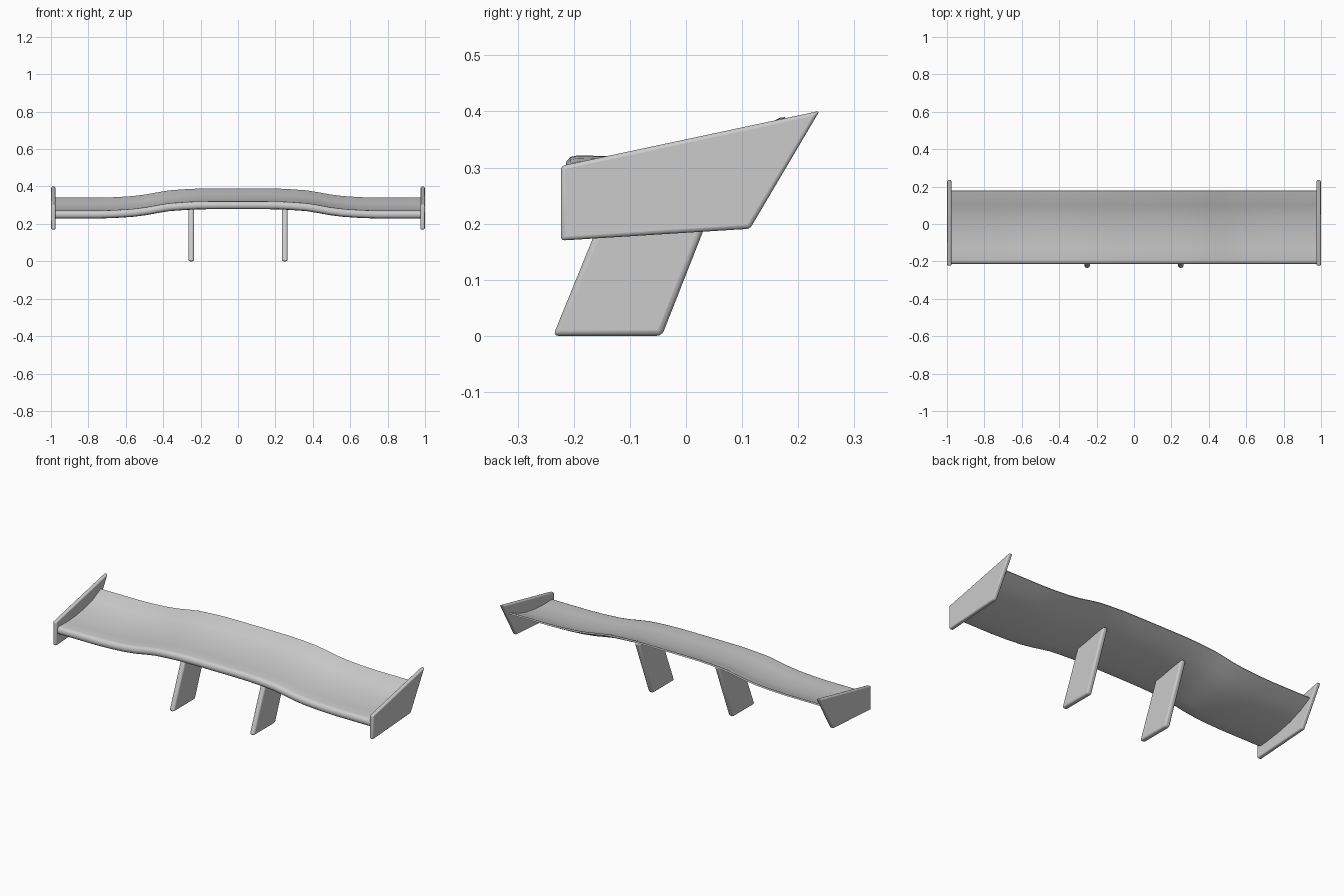
import bpy, bmesh

if "Cube" in bpy.data.objects:
    bpy.data.objects.remove(bpy.data.objects["Cube"])


def finish(name, bm, bevel=0.0):
    bmesh.ops.recalc_face_normals(bm, faces=bm.faces)
    mesh = bpy.data.meshes.new(name)
    bm.to_mesh(mesh)
    bm.free()
    ob = bpy.data.objects.new(name, mesh)
    bpy.context.collection.objects.link(ob)
    if bevel:
        mod = ob.modifiers.new("rounded_edges", 'BEVEL')
        mod.width = bevel
        mod.segments = 3
    bpy.ops.object.select_all(action='DESELECT')
    ob.select_set(True)
    bpy.context.view_layer.objects.active = ob
    bpy.ops.object.shade_smooth_by_angle(angle=0.7)
    return ob


def loft(name, profile, stations, bevel=0.0):
    """Sweep a closed y-z profile through (x, z offset) stations."""
    bm = bmesh.new()
    rings = [[bm.verts.new((x, y, z + dz)) for y, z in profile]
             for x, dz in stations]
    n = len(profile)
    for a, b in zip(rings, rings[1:]):
        for i in range(n):
            j = (i + 1) % n
            bm.faces.new((a[i], a[j], b[j], b[i]))
    bm.faces.new(rings[0])
    bm.faces.new(rings[-1])
    return finish(name, bm, bevel)


# Wing blade: airfoil section with a raised middle
airfoil = [(-0.215, 0.300), (-0.213, 0.311), (-0.206, 0.319), (-0.192, 0.322),
           (-0.13, 0.320), (-0.05, 0.325), (0.03, 0.337), (0.10, 0.357),
           (0.168, 0.389), (0.176, 0.390), (0.180, 0.384),
           (0.11, 0.345), (0.03, 0.315), (-0.06, 0.295), (-0.14, 0.284),
           (-0.192, 0.279), (-0.206, 0.282), (-0.213, 0.289)]
half = [(0.10, 0.0), (0.21, -0.001), (0.29, -0.005), (0.37, -0.011),
        (0.43, -0.021), (0.49, -0.032), (0.56, -0.041), (0.65, -0.047),
        (0.74, -0.05), (0.985, -0.05)]
loft("wing_blade", airfoil, [(-x, dz) for x, dz in reversed(half)] + half)

# Mirrored end plates and slanted support struts
plate = [(-0.223, 0.170), (-0.223, 0.303), (0.238, 0.401), (0.114, 0.191)]
strut = [(-0.237, 0.0), (-0.043, 0.0), (0.085, 0.325), (-0.118, 0.292)]
for side, label in ((-1, "left"), (1, "right")):
    loft(label + "_end_plate", plate,
         [(side * 0.976, 0), (side * 0.999, 0)], 0.007)
    loft(label + "_support_strut", strut,
         [(side * 0.235, 0), (side * 0.265, 0)], 0.010)
